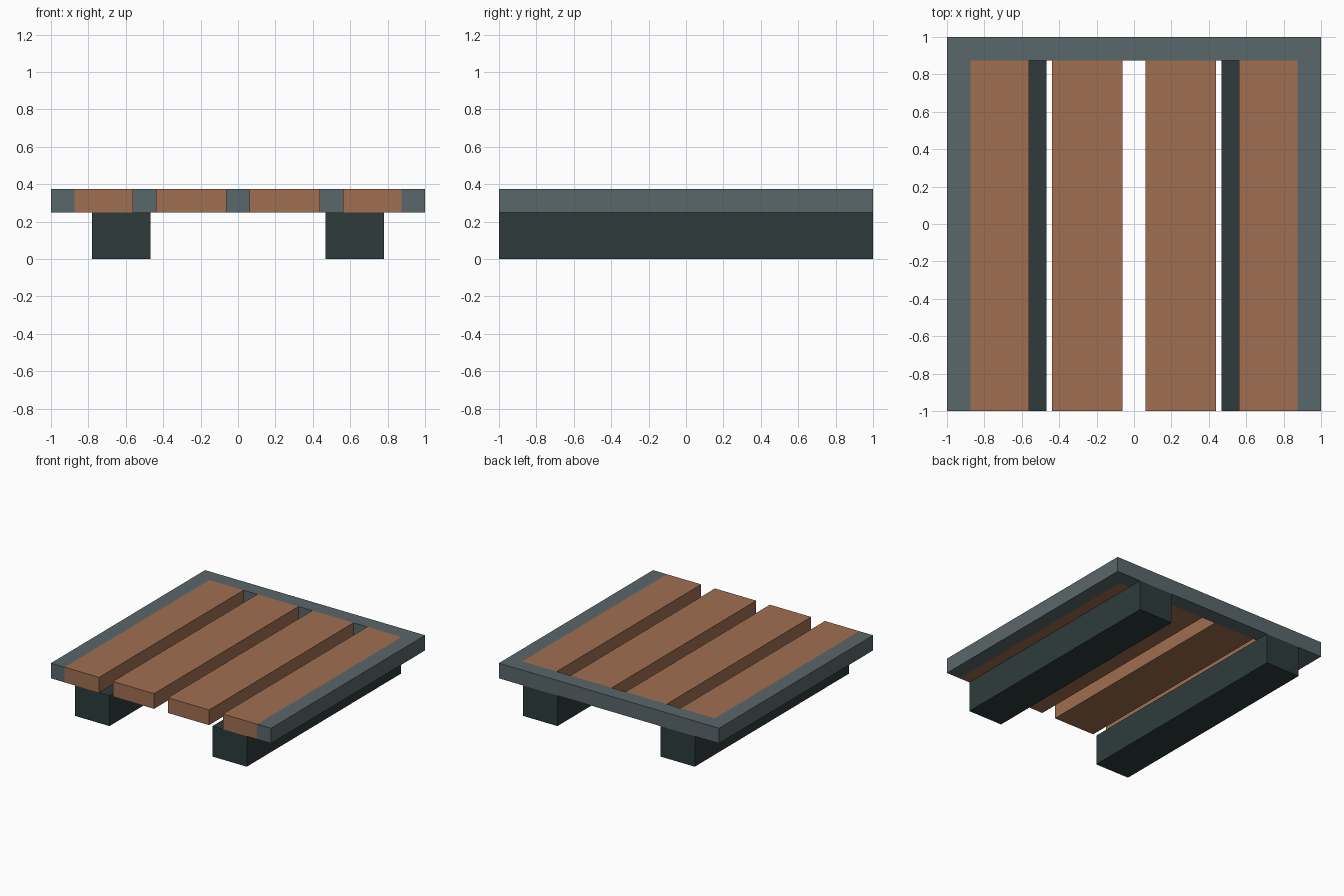
import bpy
import bmesh

if "Cube" in bpy.data.objects:
    bpy.data.objects.remove(bpy.data.objects["Cube"])


def material(name, rgb):
    """Flat material from 0-255 sRGB values."""
    m = bpy.data.materials.new(name)
    lin = [((c / 255 + 0.055) / 1.055) ** 2.4 for c in rgb]
    m.diffuse_color = (*lin, 1)
    m.use_nodes = True
    m.node_tree.nodes["Principled BSDF"].inputs["Base Color"].default_value = m.diffuse_color
    return m


wood = material("warm wood", (160, 110, 81))
metal = material("grey metal", (90, 103, 107))
dark = material("dark green grey", (46, 59, 59))


def box(name, x, y, z, mat):
    """Box given by its (min, max) range on each axis."""
    bm = bmesh.new()
    bmesh.ops.create_cube(bm, size=1)
    for v in bm.verts:
        v.co = [r[0] if c < 0 else r[1] for c, r in zip(v.co, (x, y, z))]
    mesh = bpy.data.meshes.new(name)
    bm.to_mesh(mesh)
    bm.free()
    mesh.materials.append(mat)
    obj = bpy.data.objects.new(name, mesh)
    bpy.context.collection.objects.link(obj)
    return obj


def u_frame(name, half, inner, z, mat):
    """Three-sided rim, open at the front, extruded from its outline."""
    outline = [(-half, -half), (-inner, -half), (-inner, inner), (inner, inner),
               (inner, -half), (half, -half), (half, half), (-half, half)]
    bm = bmesh.new()
    face = bm.faces.new([bm.verts.new((px, py, z[0])) for px, py in outline])
    top = bmesh.ops.extrude_face_region(bm, geom=[face])["geom"]
    for v in top:
        if isinstance(v, bmesh.types.BMVert):
            v.co.z = z[1]
    bmesh.ops.recalc_face_normals(bm, faces=bm.faces)
    mesh = bpy.data.meshes.new(name)
    bm.to_mesh(mesh)
    bm.free()
    mesh.materials.append(mat)
    bpy.context.collection.objects.link(bpy.data.objects.new(name, mesh))


DECK = (0.25, 0.375)

# Rim around the back and both sides
u_frame("rim", 1.0, 0.875, DECK, metal)

for side, s in (("left", -1), ("right", 1)):
    def span(a, b):
        return tuple(sorted((s * a, s * b)))

    # Deck planks
    box(f"{side}_inner_plank", span(0.0625, 0.4375), (-1, 0.875), DECK, wood)
    box(f"{side}_outer_plank", span(0.5625, 0.875), (-1, 0.875), DECK, wood)
    # Support beam under the deck
    box(f"{side}_beam", span(0.468, 0.78), (-1, 1), (0, 0.25), dark)
